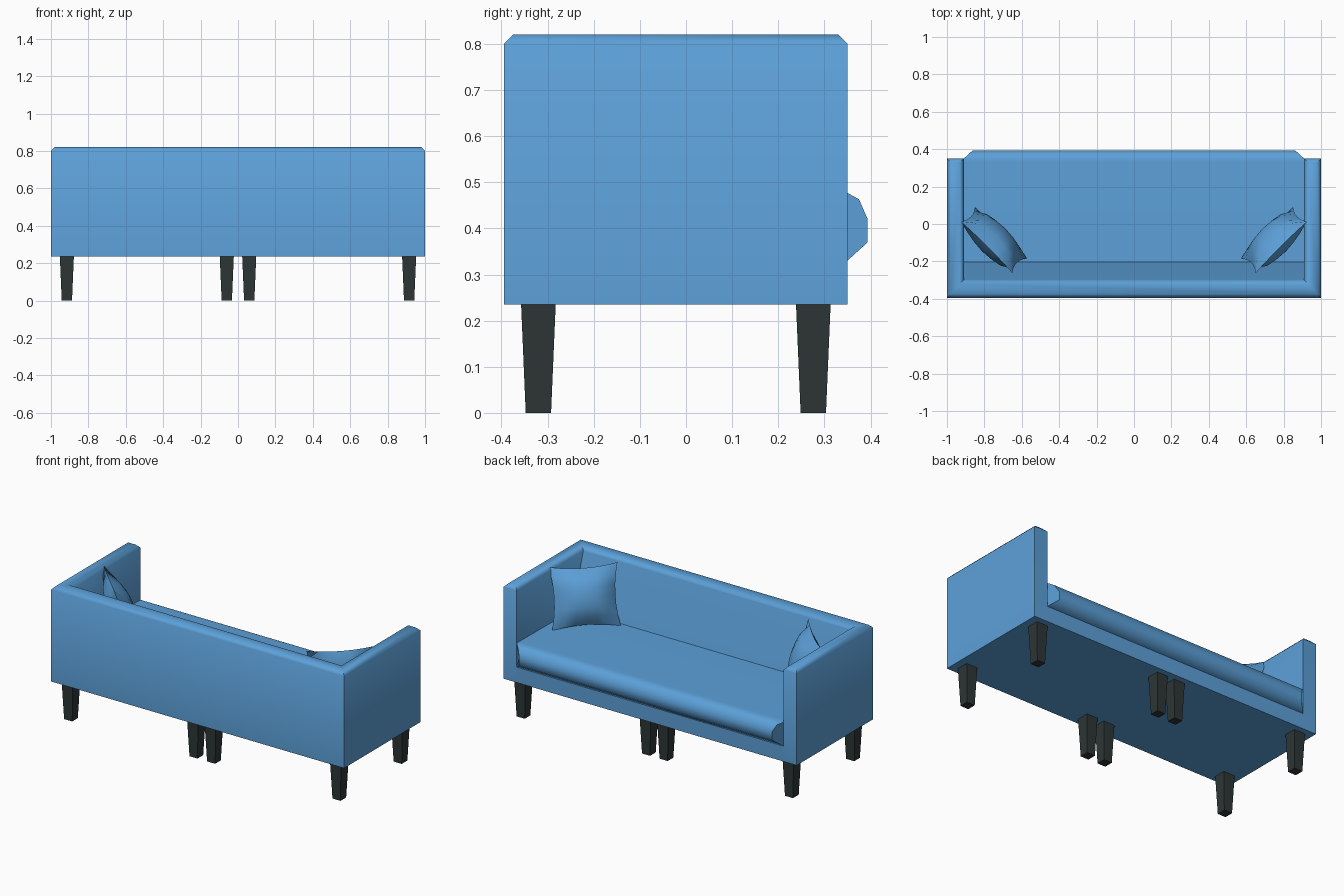
import bpy, bmesh, math
from mathutils import Vector, Matrix

cube = bpy.data.objects.get("Cube")
if cube:
    bpy.data.objects.remove(cube, do_unlink=True)


def material(name, rgb):
    m = bpy.data.materials.new(name)
    m.use_nodes = True
    m.diffuse_color = (*rgb, 1)
    m.node_tree.nodes["Principled BSDF"].inputs["Base Color"].default_value = (*rgb, 1)
    return m


FABRIC = material("blue_fabric", (0.107, 0.352, 0.69))
WOOD = material("dark_wood", (0.027, 0.037, 0.036))


def finish(bm, name, mat, angle=None):
    bmesh.ops.recalc_face_normals(bm, faces=bm.faces[:])
    me = bpy.data.meshes.new(name)
    bm.to_mesh(me)
    bm.free()
    me.materials.append(mat)
    ob = bpy.data.objects.new(name, me)
    bpy.context.collection.objects.link(ob)
    if angle:
        bpy.ops.object.select_all(action='DESELECT')
        ob.select_set(True)
        bpy.context.view_layer.objects.active = ob
        bpy.ops.object.shade_smooth_by_angle(angle=math.radians(angle))
    return ob


BASE, TOP, BACK, FRONT = 0.235, 0.82, -0.395, 0.35
INNER_X, INNER_Y = 0.91, -0.30

# Arms and backrest: one U-shaped plan, extruded, with a chamfered top
bm = bmesh.new()
half = [(1, BACK), (1, FRONT), (INNER_X, FRONT), (INNER_X, INNER_Y)]
plan = half + [(-x, y) for x, y in reversed(half)]
low = [bm.verts.new((x, y, BASE)) for x, y in plan]
high = [bm.verts.new((x, y, TOP)) for x, y in plan]
bm.faces.new(low)
bm.faces.new(high)
n = len(plan)
for i in range(n):
    j = (i + 1) % n
    bm.faces.new((low[i], low[j], high[j], high[i]))
bmesh.ops.recalc_face_normals(bm, faces=bm.faces[:])
rim = [e for e in bm.edges if all(v.co.z > TOP - 0.001 for v in e.verts)]
bmesh.ops.bevel(bm, geom=rim, offset=0.02, segments=1, affect='EDGES')
finish(bm, "arms_and_back", FABRIC, 50)


def extrude_profile(name, profile, half_width, angle=50):
    """Extrude a (y, z) profile along x; half_width gives x from y."""
    bm = bmesh.new()
    ends = [[bm.verts.new((s * half_width(y), y, z)) for y, z in profile] for s in (1, -1)]
    for ring in ends:
        bm.faces.new(ring)
    for i in range(len(profile)):
        j = (i + 1) % len(profile)
        bm.faces.new((ends[0][i], ends[0][j], ends[1][j], ends[1][i]))
    return finish(bm, name, FABRIC, angle)


# Sloping back pad between the arms
extrude_profile("back_pad",
                [(-0.32, 0.80), (INNER_Y, 0.80), (-0.255, 0.66), (-0.2, 0.46), (-0.32, 0.46)],
                lambda y: INNER_X)

# Base under the seat
extrude_profile("seat_base",
                [(-0.31, BASE), (-0.31, 0.34), (FRONT, 0.34), (FRONT, BASE)],
                lambda y: INNER_X)

# Seat cushion with a rounded nose that narrows in front of the arms
extrude_profile("seat_cushion",
                [(-0.30, 0.33), (-0.30, 0.472), (0.33, 0.478), (0.35, 0.477), (0.375, 0.463),
                 (0.394, 0.42), (0.394, 0.37), (0.35, 0.33)],
                lambda y: INNER_X - max(0, y - FRONT) * 1.1)


# Throw pillows, pinched between the corners and leaning into the sofa corners
def pillow(name, side, size=0.195, puff=0.08, steps=6):
    bm = bmesh.new()
    across = Vector((1, 1, 0)).normalized()
    up = Vector((0.075, -0.075, 0.33)).normalized()
    out = up.cross(across)
    center = Vector((0.75, -0.085, 0.642))
    for face in (1, -1):
        grid = []
        for i in range(steps + 1):
            u = 2 * i / steps - 1
            row = []
            for j in range(steps + 1):
                v = 2 * j / steps - 1
                a = u * size * (1 - 0.11 * (1 - v * v))
                b = v * size * 0.92 * (1 - 0.11 * (1 - u * u))
                t = face * puff * ((1 - u * u) * (1 - v * v)) ** 0.6
                p = center + across * a + up * b + out * t
                row.append(bm.verts.new((side * p.x, p.y, p.z)))
            grid.append(row)
        for i in range(steps):
            for j in range(steps):
                bm.faces.new((grid[i][j], grid[i + 1][j], grid[i + 1][j + 1], grid[i][j + 1]))
    bmesh.ops.remove_doubles(bm, verts=bm.verts[:], dist=0.0005)
    finish(bm, name, FABRIC, 50)


pillow("left_pillow", 1)
pillow("right_pillow", -1)


# Square tapered legs, in two rows of four
def leg(name, x, y):
    bm = bmesh.new()
    bmesh.ops.create_cone(bm, cap_ends=True, segments=4,
                          radius1=0.0275 * math.sqrt(2), radius2=0.0375 * math.sqrt(2), depth=BASE,
                          matrix=Matrix.Translation((x, y, BASE / 2)) @ Matrix.Rotation(math.pi / 4, 4, 'Z'))
    finish(bm, name, WOOD)


for row, y in (("back", -0.32), ("front", 0.276)):
    for place, x in (("outer", 0.915), ("middle", 0.06)):
        leg(f"{row}_{place}_leg_left", x, y)
        leg(f"{row}_{place}_leg_right", -x, y)
